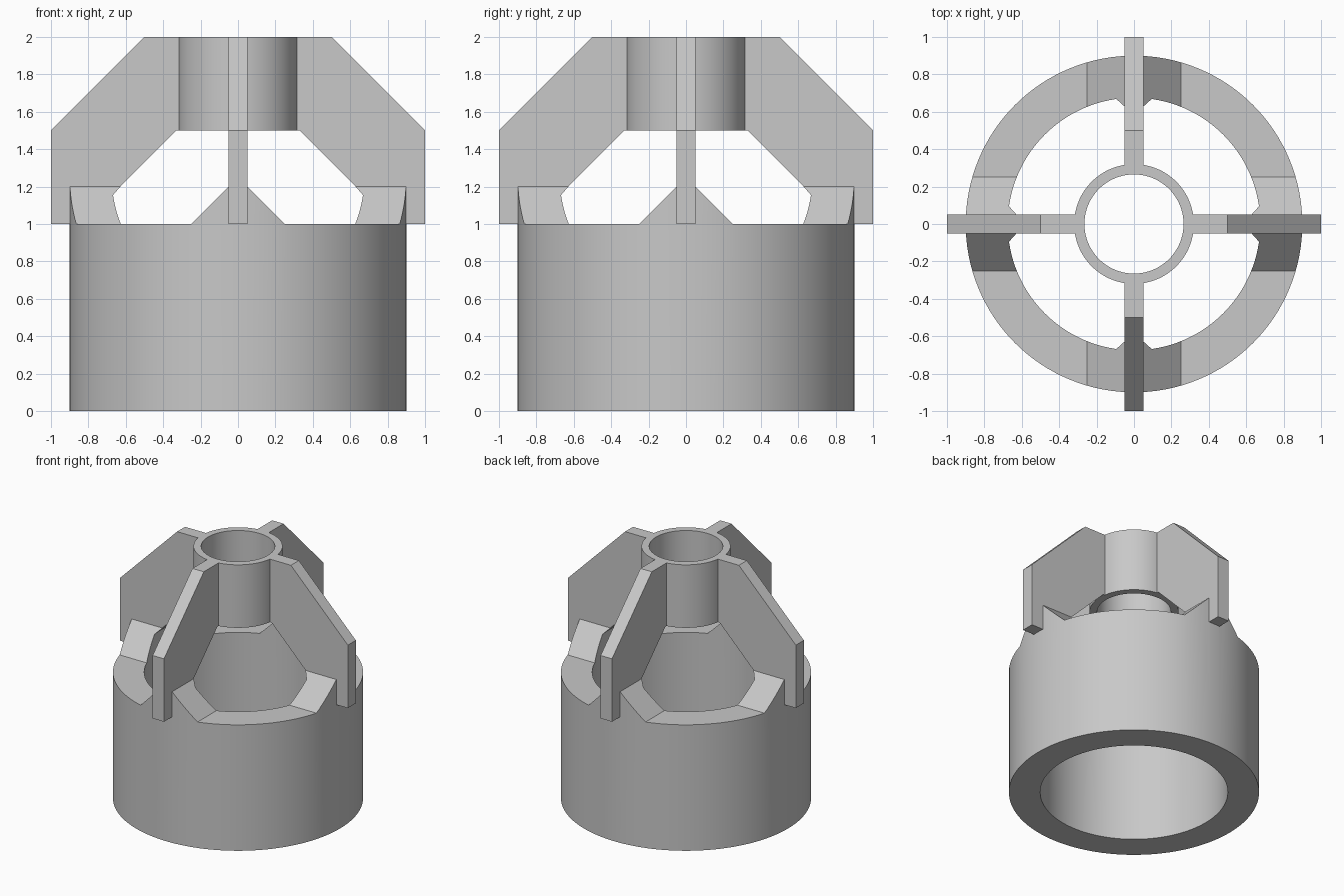
import bpy, bmesh, math
from mathutils import Matrix

cube = bpy.data.objects.get("Cube")
if cube:
    bpy.data.objects.remove(cube, do_unlink=True)

SEGMENTS = 128
grey = bpy.data.materials.new("light grey")
grey.use_nodes = True
colour = (0.58, 0.58, 0.58, 1)
grey.diffuse_color = colour
grey.node_tree.nodes["Principled BSDF"].inputs["Base Color"].default_value = colour


def finish(name, bm):
    """Turn a bmesh into a named object in the scene."""
    bmesh.ops.recalc_face_normals(bm, faces=bm.faces)
    mesh = bpy.data.meshes.new(name)
    bm.to_mesh(mesh)
    bm.free()
    mesh.materials.append(grey)
    obj = bpy.data.objects.new(name, mesh)
    bpy.context.collection.objects.link(obj)
    return obj


def lathe(name, profile):
    """Spin a closed (radius, height) profile about the z axis."""
    bm = bmesh.new()
    rings = []
    for i in range(SEGMENTS):
        a = math.tau * i / SEGMENTS
        rings.append([bm.verts.new((r * math.cos(a), r * math.sin(a), z)) for r, z in profile])
    n = len(profile)
    for i in range(SEGMENTS):
        p, q = rings[i], rings[(i + 1) % SEGMENTS]
        for j in range(n):
            k = (j + 1) % n
            bm.faces.new((p[j], q[j], q[k], p[k]))
    return finish(name, bm)


def smooth(obj):
    bpy.ops.object.select_all(action='DESELECT')
    obj.select_set(True)
    bpy.context.view_layer.objects.active = obj
    bpy.ops.object.shade_smooth_by_angle(angle=math.radians(25))


# Outer barrel, tall enough to contain the gussets, with a coned lip inside
barrel = lathe("barrel", [(0.675, 0), (0.9, 0), (0.9, 1.2), (0.63, 1.2), (0.675, 1.155)])

# Four flared cutters leave a sloped gusset at each fin
bm = bmesh.new()
for turn in range(4):
    low = [(0.25, 0.25), (1.2, 0.25), (1.2, 1.2), (0.25, 1.2)]
    high = [(0.01, 0.01), (1.2, 0.01), (1.2, 1.2), (0.01, 1.2)]
    rot = Matrix.Rotation(turn * math.pi / 2, 3, 'Z')
    b = [bm.verts.new(rot @ Matrix.Translation((x, y, 1)).translation) for x, y in low]
    t = [bm.verts.new(rot @ Matrix.Translation((x, y, 1.24)).translation) for x, y in high]
    bm.faces.new(b)
    bm.faces.new(t)
    for i in range(4):
        j = (i + 1) % 4
        bm.faces.new((b[i], b[j], t[j], t[i]))
cutter = finish("gusset_cutter", bm)
cutter.hide_render = True

cut = barrel.modifiers.new("gussets", 'BOOLEAN')
cut.operation = 'DIFFERENCE'
cut.solver = 'EXACT'
cut.object = cutter
bpy.context.view_layer.objects.active = barrel
bpy.ops.object.modifier_apply(modifier=cut.name)
bpy.data.objects.remove(cutter, do_unlink=True)
smooth(barrel)

# Central hub tube
hub = lathe("hub", [(0.265, 1.5), (0.32, 1.5), (0.32, 2), (0.265, 2)])
smooth(hub)

# Four radial fins joining the hub to the barrel
fin_profile = [(1, 1), (1, 1.5), (0.5, 2), (0.29, 2), (0.29, 1.5),
               (0.33, 1.5), (0.64, 1.19), (0.75, 1.1), (0.75, 1)]
for turn, side in enumerate(("left", "back", "right", "front")):
    bm = bmesh.new()
    face = bm.faces.new([bm.verts.new((x, -0.05, z)) for x, z in fin_profile])
    out = bmesh.ops.extrude_face_region(bm, geom=[face])
    moved = [v for v in out["geom"] if isinstance(v, bmesh.types.BMVert)]
    bmesh.ops.translate(bm, verts=moved, vec=(0, 0.1, 0))
    bmesh.ops.rotate(bm, verts=bm.verts, matrix=Matrix.Rotation(turn * math.pi / 2, 3, 'Z'))
    finish(side + "_fin", bm)
